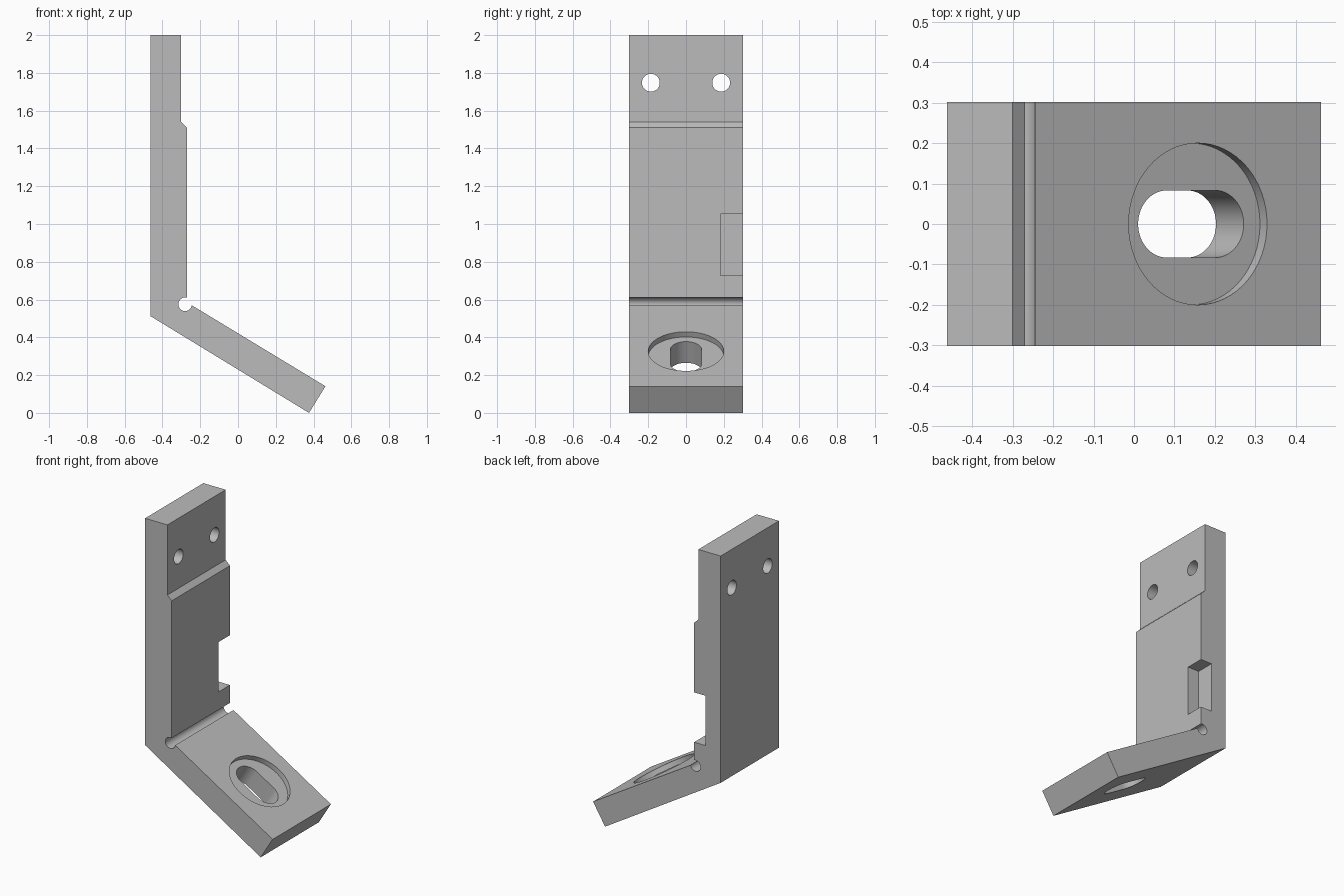
import bpy, bmesh
from math import cos, sin, pi, atan2
from mathutils import Matrix, Vector

cube = bpy.data.objects.get("Cube")
if cube:
    bpy.data.objects.remove(cube, do_unlink=True)

grey = bpy.data.materials.new("plain_grey")
grey.use_nodes = True
colour = (0.5, 0.5, 0.5, 1)
grey.diffuse_color = colour
grey.node_tree.nodes["Principled BSDF"].inputs["Base Color"].default_value = colour


def prism(name, outline, low, high, matrix):
    """Extrude a 2D outline along local z from low to high, then place it."""
    bm = bmesh.new()
    face = bm.faces.new([bm.verts.new((x, y, low)) for x, y in outline])
    grown = bmesh.ops.extrude_face_region(bm, geom=[face])["geom"]
    top = [v for v in grown if isinstance(v, bmesh.types.BMVert)]
    bmesh.ops.translate(bm, verts=top, vec=(0, 0, high - low))
    bmesh.ops.transform(bm, matrix=matrix, verts=bm.verts)
    bmesh.ops.recalc_face_normals(bm, faces=bm.faces)
    mesh = bpy.data.meshes.new(name)
    bm.to_mesh(mesh)
    bm.free()
    mesh.materials.append(grey)
    obj = bpy.data.objects.new(name, mesh)
    bpy.context.collection.objects.link(obj)
    return obj


def slot(radius, half=0.0, steps=32):
    """Outline of a circle, or of a round-ended slot when half is above zero."""
    points = []
    for side in (1, -1):
        start = -pi / 2 if side > 0 else pi / 2
        count = steps + 1 if half else steps
        for i in range(count):
            a = start + pi * i / steps
            points.append((side * half + radius * cos(a), radius * sin(a)))
    return points


sideways = Matrix.Rotation(pi / 2, 4, "X")
along_x = Matrix.Rotation(pi / 2, 4, "Y")

# Bent bracket: stepped upright and sloping foot
profile = [(-0.463, 2), (-0.463, 0.512), (0.376, 0), (0.463, 0.141),
           (-0.27, 0.585), (-0.27, 1.51), (-0.301, 1.54), (-0.301, 2)]
bracket = prism("bent_bracket", profile, -0.302, 0.302, sideways)

# Frame on the upper face of the foot, at the counterbore centre
tilt = atan2(0.512, 0.839)
foot = Matrix.Translation((0.158, 0, 0.326)) @ Matrix.Rotation(tilt, 4, "Y")

cutters = [
    # Round relief groove in the inner corner
    prism("relief_cutter", slot(0.036), -0.5, 0.5,
          Matrix.Translation((-0.28, 0, 0.575)) @ sideways),
    # Shallow round recess and slot through the foot
    prism("recess_cutter", slot(0.2), -0.033, 0.1, foot),
    prism("slot_cutter", slot(0.083, 0.07), -0.4, 0.1, foot),
    # Rectangular notch in one edge of the upright
    prism("notch_cutter", [(0.182, 0.727), (0.4, 0.727), (0.4, 1.054), (0.182, 1.054)],
          -0.352, -0.1, Matrix(((0, 0, 1, 0), (1, 0, 0, 0), (0, 1, 0, 0), (0, 0, 0, 1)))),
]
# Pair of mounting holes near the top
for y in (-0.186, 0.186):
    cutters.append(prism("hole_cutter", slot(0.047), -0.3, 0.3,
                         Matrix.Translation((-0.38, y, 1.748)) @ along_x))

for cutter in cutters:
    cutter.hide_render = True
    mod = bracket.modifiers.new(cutter.name, "BOOLEAN")
    mod.operation = "DIFFERENCE"
    mod.solver = "EXACT"
    mod.object = cutter

# Bake the cuts and drop the cutters
bpy.context.view_layer.update()
graph = bpy.context.evaluated_depsgraph_get()
result = bpy.data.meshes.new_from_object(bracket.evaluated_get(graph))
bracket.modifiers.clear()
bracket.data = result
for cutter in cutters:
    bpy.data.objects.remove(cutter, do_unlink=True)

# Smooth round walls, crisp edges
bpy.ops.object.select_all(action="DESELECT")
bracket.select_set(True)
bpy.context.view_layer.objects.active = bracket
bpy.ops.object.shade_smooth_by_angle(angle=pi / 9)
